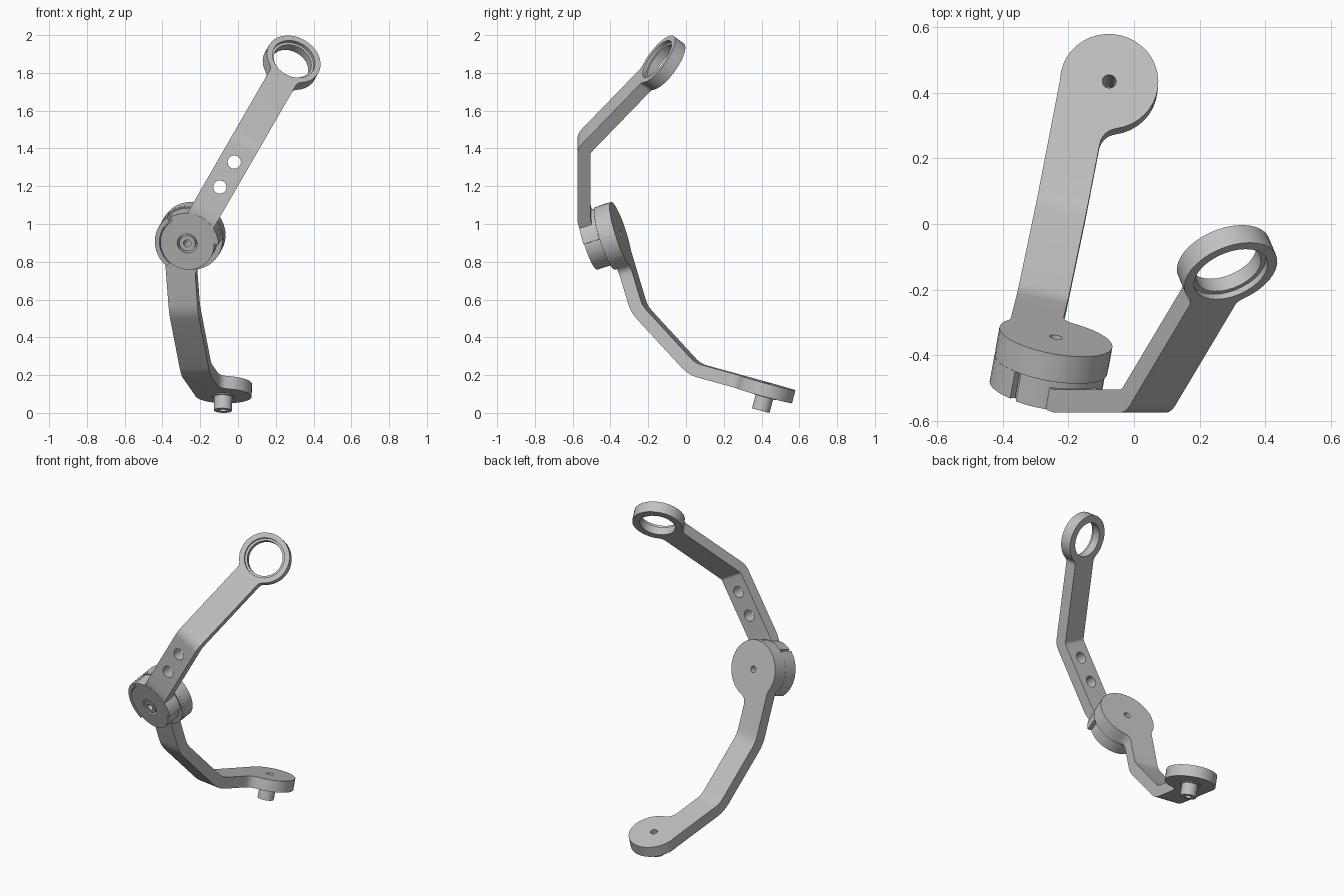
import bpy, bmesh
from math import sin, cos, radians, atan2, sqrt, pi
from mathutils import Vector, Matrix

old = bpy.data.objects.get("Cube")
if old:
    bpy.data.objects.remove(old)

grey = bpy.data.materials.new("satin grey")
grey.use_nodes = True
tone = (0.53, 0.53, 0.53, 1)
grey.diffuse_color = tone
grey.node_tree.nodes["Principled BSDF"].inputs["Base Color"].default_value = tone


def frame(origin, x, y, z):
    m = Matrix((x, y, z)).transposed().to_4x4()
    m.translation = origin
    return m


def prism(name, outline, z0, z1, m):
    """Extrude a flat outline between two heights of a local frame."""
    bm = bmesh.new()
    low = [bm.verts.new(m @ Vector((p[0], p[1], z0))) for p in outline]
    top = [bm.verts.new(m @ Vector((p[0], p[1], z1))) for p in outline]
    bm.faces.new(low)
    bm.faces.new(top)
    for i in range(len(low)):
        j = (i + 1) % len(low)
        bm.faces.new((low[i], low[j], top[j], top[i]))
    bmesh.ops.recalc_face_normals(bm, faces=bm.faces)
    mesh = bpy.data.meshes.new(name)
    bm.to_mesh(mesh)
    bm.free()
    mesh.materials.append(grey)
    ob = bpy.data.objects.new(name, mesh)
    bpy.context.collection.objects.link(ob)
    return ob


def arc(r, a0, a1, n, cx=0, cy=0):
    return [(cx + r * cos(a0 + (a1 - a0) * i / n), cy + r * sin(a0 + (a1 - a0) * i / n))
            for i in range(n + 1)]


def circle(r, n=32):
    return arc(r, 0, 2 * pi, n)[:-1]


def sector(r0, r1, a0, a1):
    a0, a1 = radians(a0), radians(a1)
    return arc(r0, a0, a1, 12) + arc(r1, a1, a0, 12)


def end_plate(r, right, left, length, fillet):
    """Round end with a neck along +x; neck edges at y = right and y = -left."""
    def side(c):
        s = sqrt((r + fillet) ** 2 - (c + fillet) ** 2)
        phi = atan2(c + fillet, s)
        return phi, [(length, c)] + arc(fillet, -pi / 2, phi - pi, 6, s, c + fillet)
    phi_r, pts_r = side(right)
    phi_l, pts_l = side(left)
    rim = arc(r, phi_r, 2 * pi - phi_l, 28)[1:-1]
    return pts_r + rim + [(x, -y) for x, y in reversed(pts_l)]


def strip(path, thick, rnd=0.035):
    """Profile of a bent bar: rounded bends, thickened to the left of the path."""
    path = [Vector(p) for p in path]
    pts = [path[0]]
    for a, b, c in zip(path, path[1:], path[2:]):
        p, q = b + (a - b).normalized() * rnd, b + (c - b).normalized() * rnd
        for i in range(5):
            t = i / 4
            pts.append(p * (1 - t) ** 2 + b * 2 * t * (1 - t) + q * t * t)
    pts.append(path[-1])
    other = []
    for i, p in enumerate(pts):
        d0 = (p - pts[i - 1]).normalized() if i else (pts[1] - p).normalized()
        d1 = (pts[i + 1] - p).normalized() if i < len(pts) - 1 else d0
        n0, n1 = Vector((-d0.y, d0.x)), Vector((-d1.y, d1.x))
        other.append(p + (n0 + n1) * thick / (1 + n0.dot(n1)))
    return pts + other[::-1]


def cut(targets, r, z0, z1, m):
    cutter = prism("cutter", circle(r), z0, z1, m)
    cutter.hide_render = True
    for ob in targets:
        mod = ob.modifiers.new("hole", 'BOOLEAN')
        mod.operation, mod.solver, mod.object = 'DIFFERENCE', 'EXACT', cutter
        bpy.context.view_layer.objects.active = ob
        bpy.ops.object.modifier_apply(modifier=mod.name)
    bpy.data.objects.remove(cutter)


# Directions: upper arm leans sideways, hub axis tilts with it
THICK, HALF = 0.07, 0.08
lean, hub_tilt, ring_tilt = radians(30), radians(20), radians(40)
back = Vector((0, 1, 0))
up = Vector((sin(lean), 0, cos(lean)))
across = Vector((cos(lean), 0, -sin(lean)))
hub_axis = back * cos(hub_tilt) + up * sin(hub_tilt)
hub_up = up * cos(hub_tilt) - back * sin(hub_tilt)
hub = Vector((-0.238, -0.345, 0.95))
hub_front = hub - hub_axis * 0.18

# Lower arm: offset to one side of its two round ends
foot = Vector((-0.05, 0.43, 0.158))
foot_axis = Vector((0.03, 0.26, 0.966)).normalized()
side = hub_axis.cross(foot_axis).normalized()
down = hub_axis.cross(side)
out = foot_axis.cross(side)
foot -= side * (foot - hub).dot(side)
m_hub = frame(hub, down, side, -hub_axis)
m_foot = frame(foot, -out, side, -foot_axis)
RIGHT, LEFT = 0.008, 0.148
NECK, FOOT_NECK = 0.25, 0.23
HUB_R, FLOOR = 0.175, 0.088


def flat(p):
    return ((p - hub).dot(down), -(p - hub).dot(hub_axis))


prism("lower_arm", strip([(NECK, 0), (0.4, 0), flat(foot - out * 0.405),
                          flat(foot - out * FOOT_NECK)], THICK),
      -LEFT, RIGHT, frame(hub, down, -hub_axis, side))
hub_parts = [
    prism("hub_back_plate", end_plate(HUB_R, RIGHT, LEFT, NECK, 0.05), 0, THICK, m_hub),
    prism("hub_floor", circle(HUB_R - 0.001, 48), THICK, FLOOR, m_hub),
    prism("hub_pin", circle(0.043), FLOOR, 0.178, m_hub)]
foot_parts = [
    prism("foot_plate", end_plate(0.15, RIGHT, LEFT, FOOT_NECK, 0.06), 0, THICK, m_foot),
    prism("foot_collar", circle(0.062), THICK, 0.076, m_foot),
    prism("foot_pin", circle(0.048), 0.076, 0.15, m_foot)]
cut(hub_parts, 0.02, -0.05, 0.25, m_hub)
cut(foot_parts, 0.021, -0.05, 0.25, m_foot)

# Raised stop wall on the hub rim
m_rim = frame(hub, across, hub_up, hub_axis)
prism("hub_stop_wall", sector(0.15, HUB_R, 158, 259), -0.175, -FLOOR, m_rim)

# Upper arm: round hub plate with stop shoulders, bent bar, ring
m_plate = frame(hub_front, hub_up, across, hub_axis)
plate = prism("upper_hub_plate", end_plate(0.145, HALF, HALF, 0.135, 0.015), 0, 0.09, m_plate)
cut([plate], 0.053, -0.05, 0.1, m_plate)
prism("stop_shoulder", sector(0.1, 0.168, 30, 152), -0.18, -0.09, m_rim)

ring_dir = Vector((cos(ring_tilt), sin(ring_tilt)))
ring_at = Vector((1.128, 0.361))
RING_NECK = 0.17
knee = Vector((cos(hub_tilt), -sin(hub_tilt))) * 0.178
elbow = ring_at - ring_dir * ((ring_at.y - knee.y) / ring_dir.y)
start = knee * (0.13 / 0.178)
bar = prism("upper_arm", strip([start, knee, elbow, ring_at - ring_dir * RING_NECK], THICK),
            -HALF, HALF, frame(hub_front, up, back, across))
for reach in (0.345, 0.498):
    cut([bar], 0.035, -0.3, 0.3, frame(hub_front + up * reach, up, across, back))

ring_along = up * ring_dir.x + back * ring_dir.y
ring_axis = back * ring_dir.x - up * ring_dir.y
m_ring = frame(hub_front + up * ring_at.x + back * ring_at.y,
               -ring_along, across, ring_axis)
ring = prism("end_ring", end_plate(0.15, HALF, HALF, RING_NECK, 0.04), 0, THICK, m_ring)
cut([ring], 0.105, -0.05, 0.15, m_ring)
cut([ring], 0.119, -0.05, 0.02, m_ring)

# Smooth round walls, keep edges crisp
for ob in bpy.context.collection.objects:
    if ob.type == 'MESH' and grey.name in ob.data.materials:
        bpy.ops.object.select_all(action='DESELECT')
        ob.select_set(True)
        bpy.context.view_layer.objects.active = ob
        bpy.ops.object.shade_smooth_by_angle(angle=radians(30))
